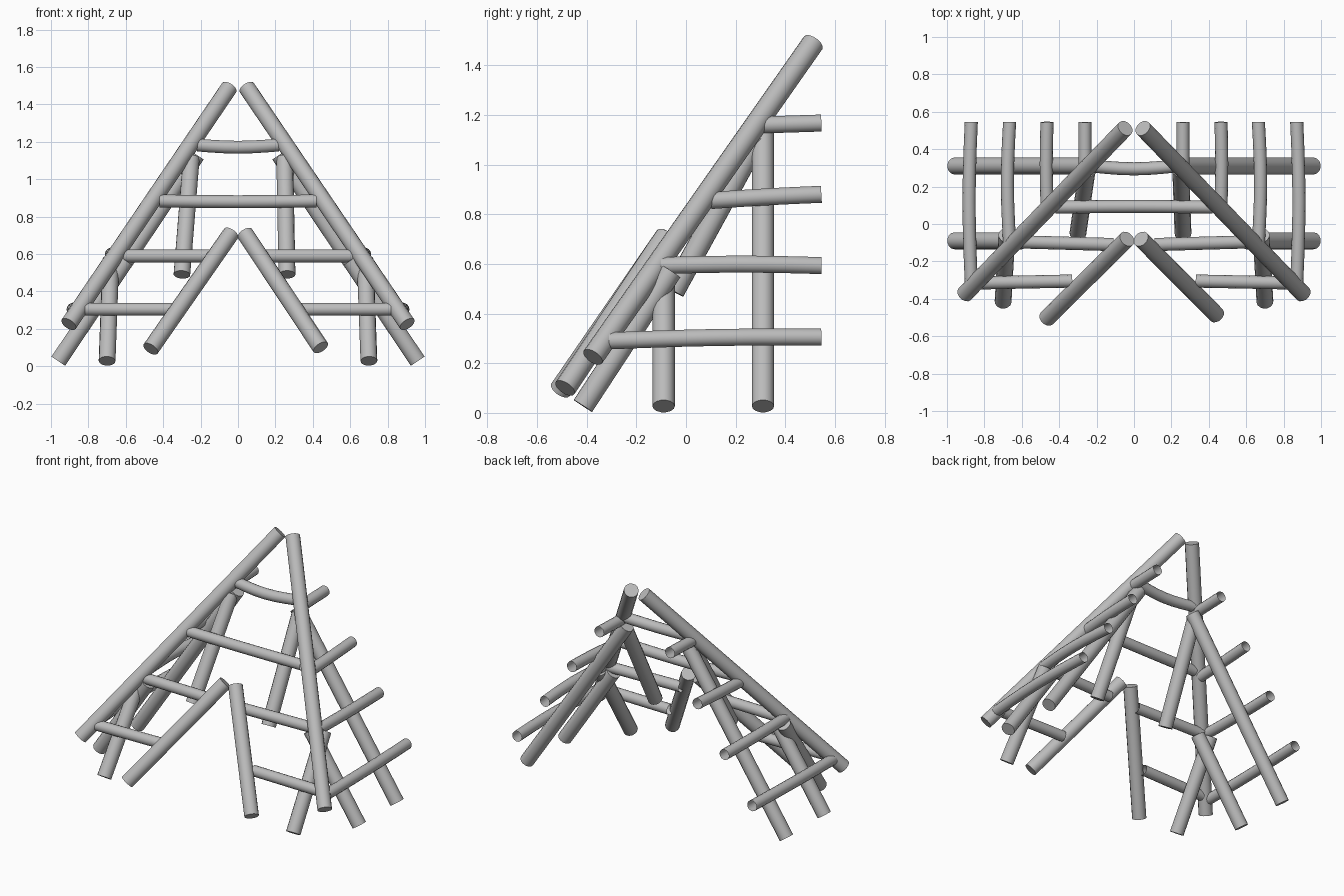
import bpy, bmesh, math
from mathutils import Vector

cube = bpy.data.objects.get("Cube")
if cube:
    bpy.data.objects.remove(cube, do_unlink=True)

grey = bpy.data.materials.new("plain grey")
grey.use_nodes = True
colour = (0.5, 0.5, 0.5, 1)
grey.diffuse_color = colour
grey.node_tree.nodes["Principled BSDF"].inputs["Base Color"].default_value = colour

SIDES = 14
THICK, THIN = 0.045, 0.035


def pole(name, start, end, radius, bend=(0, 0, 0), capped=True):
    """Round pole from start to end; bend shifts its middle."""
    start, end, bend = Vector(start), Vector(end), Vector(bend)
    axis = (end - start).normalized()
    side = axis.cross(Vector((0, 0, 1))).normalized()
    up = side.cross(axis)
    steps = 6 if bend.length else 1
    bm = bmesh.new()
    rings = []
    for s in range(steps + 1):
        t = s / steps
        centre = start.lerp(end, t) + bend * math.sin(math.pi * t)
        rings.append([bm.verts.new(centre + radius * (
            side * math.cos(math.tau * k / SIDES) + up * math.sin(math.tau * k / SIDES)))
            for k in range(SIDES)])
    for low, high in zip(rings, rings[1:]):
        for k in range(SIDES):
            n = (k + 1) % SIDES
            bm.faces.new((low[k], low[n], high[n], high[k]))
    if capped:
        bm.faces.new(rings[0])
        bm.faces.new(rings[-1])
    bmesh.ops.recalc_face_normals(bm, faces=bm.faces)
    mesh = bpy.data.meshes.new(name)
    bm.to_mesh(mesh)
    bm.free()
    mesh.materials.append(grey)
    obj = bpy.data.objects.new(name, mesh)
    bpy.context.collection.objects.link(obj)
    bpy.ops.object.select_all(action='DESELECT')
    obj.select_set(True)
    bpy.context.view_layer.objects.active = obj
    bpy.ops.object.shade_smooth_by_angle(angle=math.radians(40))
    return obj


for label, s in (("left", 1), ("right", -1)):
    # Long corner rafters meeting at the peak
    pole(label + "_hip_rafter", (s * .905, -.375, .225), (s * .047, .512, 1.49), THICK)

    # Rafters of the side slopes
    pole(label + "_side_rafter_rear", (s * .961, .31, .027), (s * .22, .31, 1.13), THICK)
    pole(label + "_side_rafter_front", (s * .961, -.09, .027), (s * .6, -.09, .565), THICK)

    # Rafters of the front slope
    pole(label + "_front_rafter_low", (s * .7, -.415, .028), (s * .68, -.06, .57), THICK)
    foot = .262 if s > 0 else .3
    pole(label + "_front_rafter_high", (s * foot, -.05, .49), (s * .25, .29, 1.11), THICK)

    # Small gable rafters over the entrance
    foot = (.442, -.487, .1) if s > 0 else (-.467, -.505, .093)
    pole(label + "_gable_rafter", foot, (s * .037, -.08, .71), THICK)

    # Broken front battens either side of the entrance
    pole(label + "_front_batten_1", (s * .82, -.315, .305), (s * .33, -.305, .305), THIN, capped=False)
    pole(label + "_front_batten_2", (s * .635, -.095, .59), (s * .11, -.11, .59), THIN, capped=False)

    # Battens along the side slopes, open ended
    for i, (x, y, z, drop, bow) in enumerate((
            (.87, -.31, .305, .015, .012), (.665, -.1, .593, 0, .012),
            (.465, .1, .88, .025, .004), (.262, .3, 1.167, .008, 0))):
        pole(f"{label}_side_batten_{i + 1}", (s * x, y, z - drop), (s * x, .545, z),
             THIN, (s * bow, 0, bow / 2), False)

# Full-width front battens, sagging slightly
pole("front_batten_3", (-.42, .09, .884), (.42, .09, .884), THIN, (0, .004, -.004), False)
pole("front_batten_4", (-.22, .31, 1.183), (.22, .31, 1.183), THIN, (0, -.015, -.012), False)
